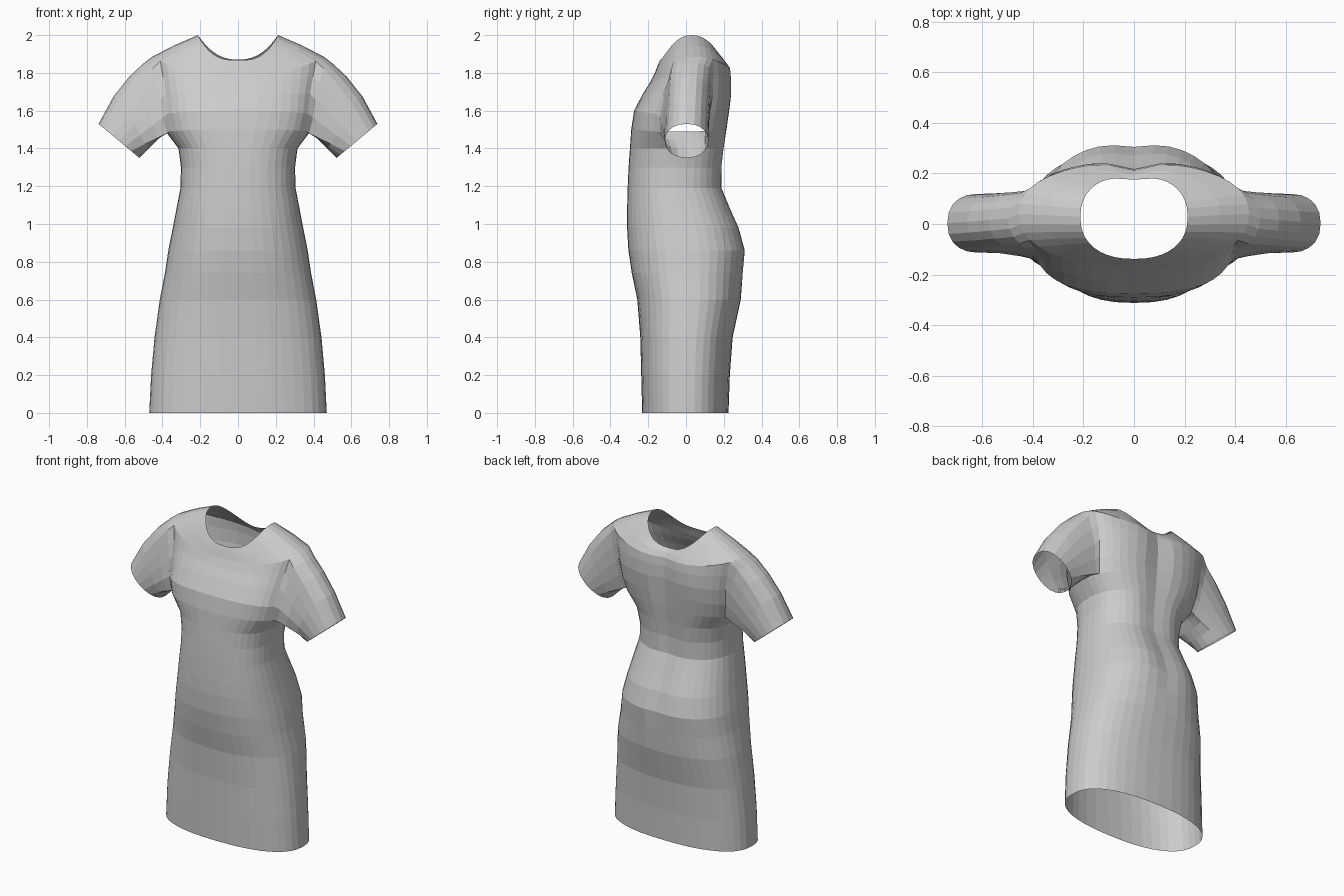
import bpy, bmesh
from math import sin, cos, pi, exp
from mathutils import Vector

if "Cube" in bpy.data.objects:
    bpy.data.objects.remove(bpy.data.objects["Cube"])

N = 40          # columns around the body
HALF = 3        # armhole half-width in columns

# Body rows: half width, side z, front y, front z, back y, back z, squareness, back groove
ROWS = [
    (.470, 0, -.232, 0, .225, 0, 2.4, 0),
    (.460, .2, -.237, .2, .232, .2, 2.4, 0),
    (.442, .4, -.242, .4, .247, .4, 2.4, 0),
    (.414, .6, -.258, .6, .29, .6, 2.4, 0),
    (.387, .74, -.287, .74, .305, .74, 2.4, .005),
    (.369, .86, -.305, .86, .32, .86, 2.4, .015),
    (.345, .98, -.312, .98, .29, .98, 2.4, .02),
    (.328, 1.07, -.312, 1.07, .25, 1.07, 2.4, .02),
    (.305, 1.19, -.309, 1.19, .198, 1.19, 2.4, .015),
    (.302, 1.3, -.304, 1.3, .2, 1.3, 2.4, .02),
    (.315, 1.4, -.297, 1.4, .21, 1.4, 2.5, .02),
    (.383, 1.49, -.290, 1.5, .222, 1.5, 2.6, .02),
    (.402, 1.58, -.275, 1.6, .235, 1.6, 2.8, .025),
    (.415, 1.69, -.228, 1.69, .247, 1.69, 2.7, .03),
    (.435, 1.79, -.190, 1.75, .247, 1.77, 2.5, .03),
    (.455, 1.885, -.165, 1.80, .242, 1.82, 2.3, .03),
    (.340, 1.945, -.150, 1.84, .22, 1.85, 2.3, .025),
    (.212, 2.0, -.138, 1.867, .195, 1.87, 2.3, .02),
]
R0, R1 = 11, 15  # armhole bottom and top rows


def spow(v, e):
    return abs(v) ** e * (1 if v >= 0 else -1)


def body_point(row, j):
    w, zs, yf, zf, yb, zb, n, groove = row
    a = 2 * pi * j / N
    c, s = spow(cos(a), 2 / n), spow(sin(a), 2 / n)
    mid = (yf + yb) / 2
    x, y = w * c, mid + (yb - yf) / 2 * s
    zc = zb if s > 0 else zf
    if s > 0:
        y -= groove * exp(-(x / .08) ** 2)
    return Vector((x, y, zc + (zs - zc) * abs(c) ** (2.4 if s > 0 else 3)))


bm = bmesh.new()
grid = [[bm.verts.new(body_point(r, j)) for j in range(N)] for r in ROWS]


def in_armhole(i, j):
    near = any((j - c + HALF) % N < 2 * HALF for c in (0, N // 2))
    return R0 <= i < R1 and near


# Body panels, leaving the armholes, neck and hem open
for i in range(len(ROWS) - 1):
    for j in range(N):
        if not in_armhole(i, j):
            k = (j + 1) % N
            bm.faces.new((grid[i][j], grid[i][k], grid[i + 1][k], grid[i + 1][j]))


# Sleeves grown from the armhole loop to a tilted oval cuff
def sleeve(centre, side):
    cols = range(-HALF, HALF + 1)
    ids = [(R1, j) for j in range(0, HALF + 1)]
    ids += [(i, HALF) for i in range(R1 - 1, R0 - 1, -1)]
    ids += [(R0, j) for j in reversed(cols[:-1])]
    ids += [(i, -HALF) for i in range(R0 + 1, R1 + 1)]
    ids += [(R1, j) for j in range(-HALF + 1, 0)]
    loop = [grid[i][(centre + j * side) % N] for i, j in ids]
    m = len(loop)
    cuff = []
    for q in range(m):
        a = 2 * pi * q / m
        up, out = cos(a), spow(sin(a), .85)
        cuff.append(Vector((side * (.63 + .108 * up), .003 + .115 * out, 1.44 + .09 * up)))
    start = [v.co.copy() for v in loop]
    prev = loop
    # Narrow quickly at the fold, then run straight to the cuff
    for t, ty in ((.12, .45), (.35, .65), (.65, .85), (1, 1)):
        ring = []
        for q in range(m):
            p = start[q].lerp(cuff[q], t)
            top = max(0, cos(2 * pi * q / m))
            p.y = start[q].y + (cuff[q].y - start[q].y) * ty
            lift = .09 * t * (1 - t) * top
            ring.append(bm.verts.new(p + Vector((side * lift, 0, lift))))
        for q in range(m):
            k = (q + 1) % m
            bm.faces.new((prev[q], prev[k], ring[k], ring[q]))
        prev = ring


sleeve(0, 1)
sleeve(N // 2, -1)

bmesh.ops.recalc_face_normals(bm, faces=bm.faces[:])
mesh = bpy.data.meshes.new("dress")
bm.to_mesh(mesh)
bm.free()
dress = bpy.data.objects.new("dress", mesh)
bpy.context.collection.objects.link(dress)
